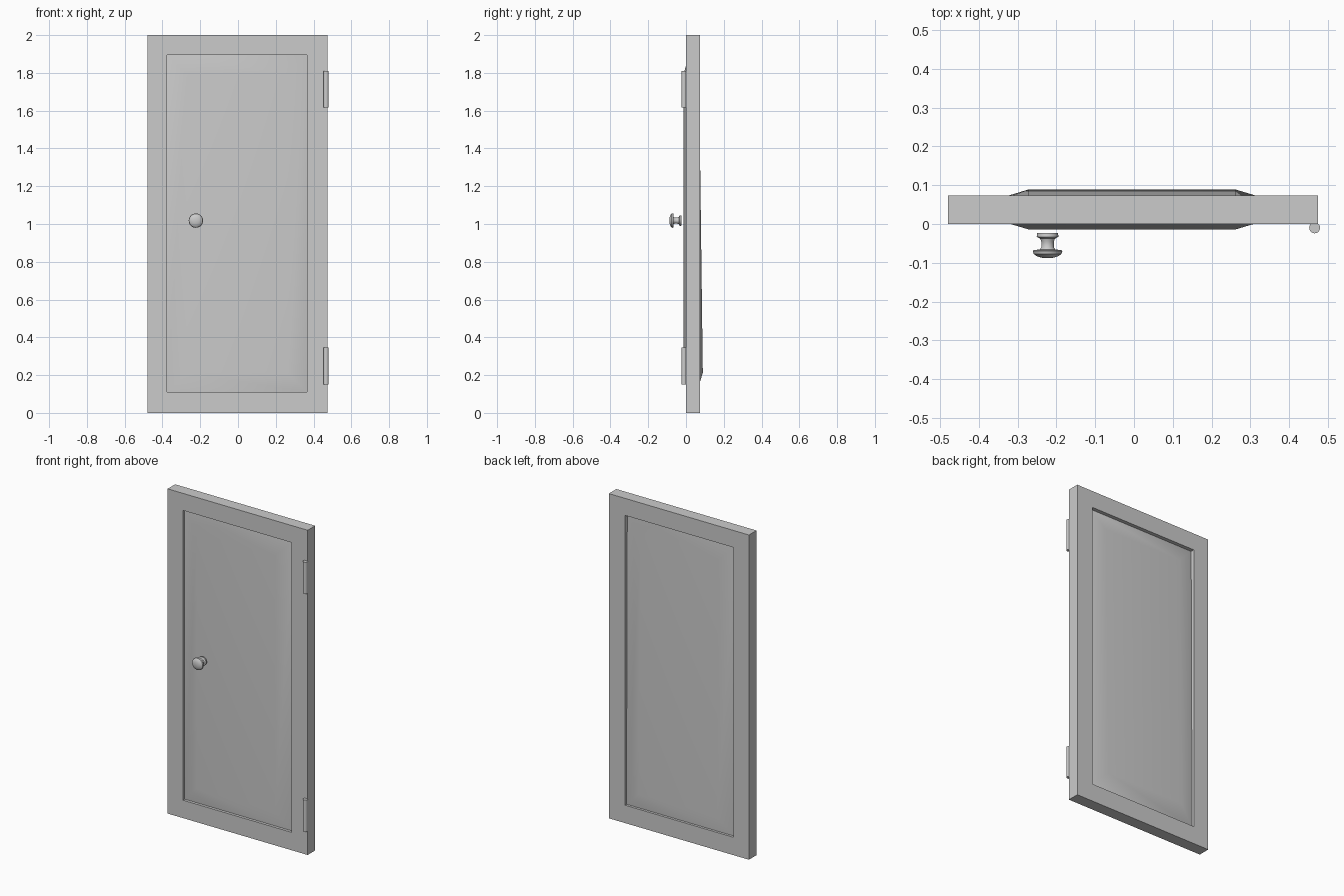
import bpy
import bmesh
from math import pi, radians
from mathutils import Matrix

cube = bpy.data.objects.get("Cube")
if cube:
    bpy.data.objects.remove(cube)

grey = bpy.data.materials.new("plain grey")
grey.use_nodes = True
grey.diffuse_color = (0.6, 0.6, 0.6, 1)
grey.node_tree.nodes["Principled BSDF"].inputs["Base Color"].default_value = (0.6, 0.6, 0.6, 1)


def finish(name, bm, smooth=True):
    bmesh.ops.recalc_face_normals(bm, faces=bm.faces)
    mesh = bpy.data.meshes.new(name)
    bm.to_mesh(mesh)
    bm.free()
    obj = bpy.data.objects.new(name, mesh)
    bpy.context.collection.objects.link(obj)
    mesh.materials.append(grey)
    if smooth:
        bpy.ops.object.select_all(action="DESELECT")
        obj.select_set(True)
        bpy.context.view_layer.objects.active = obj
        bpy.ops.object.shade_smooth_by_angle(angle=radians(35))
    return obj


def rect(bm, box, y_low, y_high=None):
    """Upright rectangle whose depth may differ between its bottom and top."""
    x0, x1, z0, z1 = box
    y_high = y_low if y_high is None else y_high
    return [bm.verts.new(p) for p in
            ((x0, y_low, z0), (x1, y_low, z0), (x1, y_high, z1), (x0, y_high, z1))]


def bridge(bm, a, b):
    n = len(a)
    for i in range(n):
        j = (i + 1) % n
        bm.faces.new((a[i], a[j], b[j], b[i]))


outer = (-0.48, 0.475, 0, 2)
opening = (-0.375, 0.365, 0.11, 1.895)
bevel = 0.103
field = [v + bevel * s for v, s in zip(opening, (1, -1, 1, -1))]
depth = 0.073

# Door frame with a rectangular opening
bm = bmesh.new()
loops = [rect(bm, outer, 0), rect(bm, opening, 0),
         rect(bm, opening, depth), rect(bm, outer, depth)]
for i in range(4):
    bridge(bm, loops[i], loops[(i + 1) % 4])
finish("door_frame", bm, smooth=False)

# Raised panel; its back field leans out towards the bottom
bm = bmesh.new()
loops = [rect(bm, field, -0.014), rect(bm, opening, 0.017),
         rect(bm, opening, 0.058, 0.05), rect(bm, field, 0.089, 0.069)]
for a, b in zip(loops, loops[1:]):
    bridge(bm, a, b)
bm.faces.new(loops[0])
bm.faces.new(loops[-1])
panel = finish("raised_panel", bm)
weighted = panel.modifiers.new("flat field shading", "WEIGHTED_NORMAL")
weighted.keep_sharp = True

# Hinge barrels
for name, z in (("lower_hinge", 0.248), ("upper_hinge", 1.713)):
    bm = bmesh.new()
    bmesh.ops.create_cone(bm, cap_ends=True, segments=32, radius1=0.014, radius2=0.014,
                          depth=0.195, matrix=Matrix.Translation((0.466, -0.01, z)))
    finish(name, bm)

# Turned knob: radius and depth along its axis
profile = [(0, -0.023), (0.027, -0.023), (0.028, -0.033), (0.019, -0.038),
           (0.016, -0.046), (0.016, -0.06), (0.02, -0.066), (0.036, -0.067),
           (0.038, -0.07), (0.036, -0.077), (0.028, -0.083), (0.015, -0.087), (0, -0.088)]
bm = bmesh.new()
verts = [bm.verts.new((-0.223 + r, y, 1.018)) for r, y in profile]
edges = [bm.edges.new(pair) for pair in zip(verts, verts[1:])]
bmesh.ops.spin(bm, geom=verts + edges, cent=(-0.223, 0, 1.018), axis=(0, 1, 0),
               angle=2 * pi, steps=32, use_duplicate=False)
bmesh.ops.remove_doubles(bm, verts=bm.verts, dist=0.0001)
finish("door_knob", bm)
